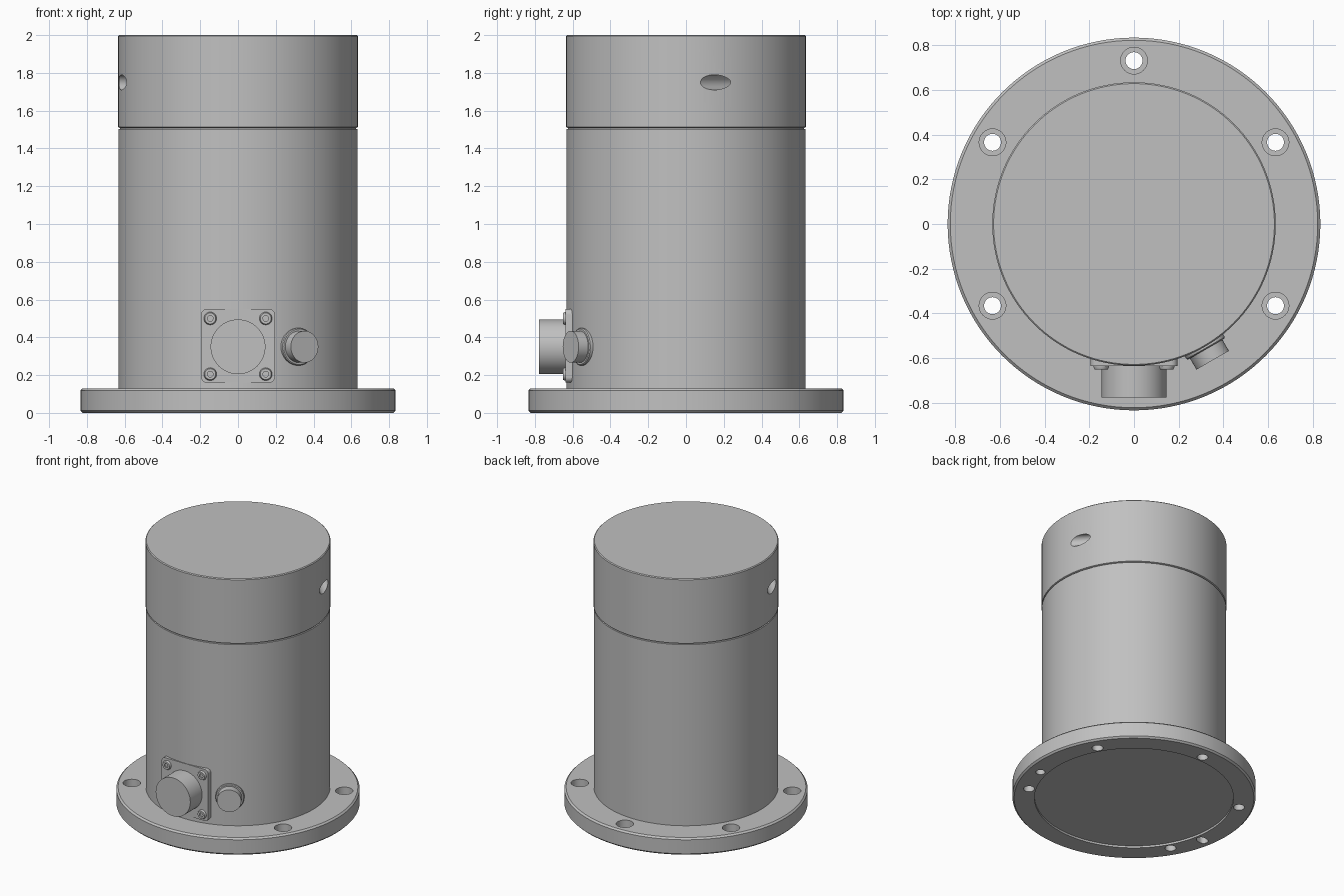
import bpy, bmesh, math
from mathutils import Matrix, Vector

if "Cube" in bpy.data.objects:
    bpy.data.objects.remove(bpy.data.objects["Cube"], do_unlink=True)

metal = bpy.data.materials.new("grey_metal")
metal.use_nodes = True
GREY = (0.53, 0.53, 0.53, 1)
metal.diffuse_color = GREY
metal.node_tree.nodes["Principled BSDF"].inputs["Base Color"].default_value = GREY


def finish(name, bm):
    bmesh.ops.recalc_face_normals(bm, faces=bm.faces)
    mesh = bpy.data.meshes.new(name)
    bm.to_mesh(mesh)
    bm.free()
    obj = bpy.data.objects.new(name, mesh)
    bpy.context.collection.objects.link(obj)
    mesh.materials.append(metal)
    return obj


def lathe(name, profile, matrix=Matrix(), sides=48):
    """Closed solid of revolution from (radius, height) pairs."""
    bm = bmesh.new()
    rings = []
    for r, h in profile:
        rings.append([bm.verts.new(matrix @ Vector((r * math.cos(a), r * math.sin(a), h)))
                      for a in (math.tau * i / sides for i in range(sides))])
    for low, high in zip(rings, rings[1:]):
        for i in range(sides):
            j = (i + 1) % sides
            bm.faces.new((low[i], low[j], high[j], high[i]))
    bm.faces.new(rings[0])
    bm.faces.new(rings[-1])
    return finish(name, bm)


def along(point, direction):
    """Place a solid so that its height axis follows a direction."""
    return Matrix.Translation(point) @ Vector(direction).to_track_quat('Z', 'Y').to_matrix().to_4x4()


def polar(radius, degrees, z=0):
    a = math.radians(degrees)
    return Vector((radius * math.cos(a), radius * math.sin(a), z))


def activate(obj):
    bpy.ops.object.select_all(action='DESELECT')
    obj.select_set(True)
    bpy.context.view_layer.objects.active = obj


def cut(obj, cutters):
    for cutter in cutters:
        cutter.hide_render = True
        mod = obj.modifiers.new("cut", 'BOOLEAN')
        mod.operation = 'DIFFERENCE'
        mod.solver = 'EXACT'
        mod.object = cutter
        activate(obj)
        bpy.ops.object.modifier_apply(modifier=mod.name)
        bpy.data.objects.remove(cutter, do_unlink=True)


def rounded_plate(name, half, corner, depth, matrix, half_y=None):
    """Extruded rounded rectangle."""
    bm = bmesh.new()
    half_y = half_y or half
    verts = []
    for k, (sx, sy) in enumerate([(1, 1), (-1, 1), (-1, -1), (1, -1)]):
        for i in range(9):
            p = polar(corner, 90 * k + 90 * i / 8)
            verts.append(bm.verts.new(p + Vector((sx * (half - corner), sy * (half_y - corner), 0))))
    bmesh.ops.remove_doubles(bm, verts=verts, dist=1e-5)
    face = bm.faces.new([v for v in verts if v.is_valid])
    top = bmesh.ops.extrude_face_region(bm, geom=[face])["geom"]
    bmesh.ops.translate(bm, verts=[v for v in top if isinstance(v, bmesh.types.BMVert)],
                        vec=(0, 0, depth))
    bm.transform(matrix)
    return finish(name, bm)


parts = []

# Base flange with a shallow recess underneath
flange = lathe("base_flange", [(0.683, 0.015), (0.683, 0), (0.823, 0), (0.835, 0.012),
                               (0.835, 0.118), (0.823, 0.13)], sides=128)
cutters = []
for angle in (-30, 30, 90, 150, 210):
    cutters.append(lathe("bolt_cutter", [(0.038, -0.1), (0.038, 0.06), (0.06, 0.06), (0.06, 0.2)],
                         Matrix.Translation(polar(0.732, angle)), 32))
# Locating pin hole and slot on the underside
cutters.append(lathe("pin_cutter", [(0.032, -0.1), (0.032, 0.08)],
                     Matrix.Translation(polar(0.735, -11)), 32))
cutters.append(rounded_plate("slot_cutter", 0.045, 0.031, 0.18,
                             Matrix.Translation(polar(0.745, 191, -0.1))
                             @ Matrix.Rotation(math.radians(11), 4, 'Z'), 0.032))
cut(flange, cutters)
parts.append(flange)

# Main housing with a thin step below the cap
parts.append(lathe("housing", [(0.633, 0.1), (0.633, 1.502), (0.625, 1.504), (0.625, 1.52)], sides=128))

# Cap with two slanted blind holes on opposite sides
cap = lathe("cap", [(0.625, 1.508), (0.635, 1.513), (0.635, 1.994), (0.629, 2.0)], sides=128)
cutters = []
for angle in (13.5, 193.5):
    inward = polar(1, angle + 120)
    start = polar(0.635, angle, 1.75) - inward * 0.2
    cutters.append(lathe("slant_cutter", [(0.04, 0), (0.04, 0.42)], along(start, inward), 32))
cut(cap, cutters)
parts.append(cap)

# Square connector: plate, barrel and four screws
FRONT = Vector((0, -1, 0))
parts.append(rounded_plate("connector_plate", 0.195, 0.03, 0.06,
                           along((0, -0.577, 0.355), FRONT)))
parts.append(lathe("connector_barrel", [(0.145, 0), (0.145, 0.178)],
                   along((0, -0.6, 0.35), FRONT), 64))
for x in (-0.147, 0.147):
    for z in (0.205, 0.5):
        parts.append(lathe("plate_screw", [(0.034, 0), (0.034, 0.012), (0.029, 0.022),
                                           (0.015, 0.022), (0.015, 0.012)],
                           along((x, -0.63, z), FRONT), 24))

# Small round connector, turned to the side
side = polar(1, -60)
place = along(polar(0.55, -60, 0.35), side)
parts.append(lathe("small_connector_collar", [(0.099, 0), (0.099, 0.092), (0.094, 0.097)], place))
parts.append(lathe("small_connector_stub", [(0.084, 0.05), (0.084, 0.155)], place))

for part in parts:
    activate(part)
    bpy.ops.object.shade_smooth_by_angle(angle=math.radians(30))
